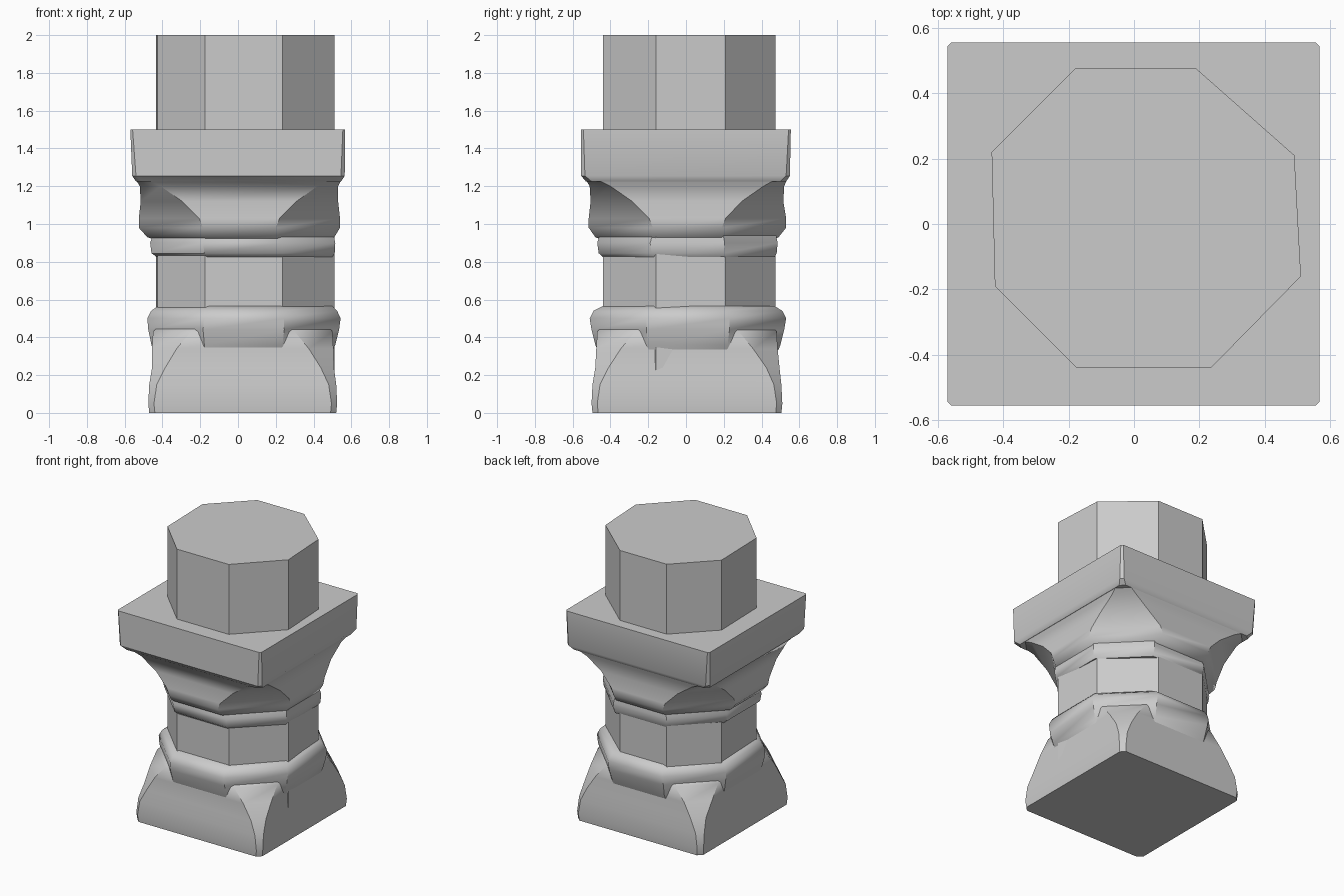
import bpy
import bmesh


def section(z, x0, x1, y0, y1, c):
    """Rectangle with corners cut by c (an irregular octagon)."""
    return [(x0 + c, y0, z), (x1 - c, y0, z), (x1, y0 + c, z), (x1, y1 - c, z),
            (x1 - c, y1, z), (x0 + c, y1, z), (x0, y1 - c, z), (x0, y0 + c, z)]


def loft(name, rings, angle):
    """Skin a stack of eight-point rings and cap both ends."""
    bm = bmesh.new()
    loops = [[bm.verts.new(p) for p in ring] for ring in rings]
    for a, b in zip(loops, loops[1:]):
        for i in range(8):
            j = (i + 1) % 8
            bm.faces.new((a[i], a[j], b[j], b[i]))
    bm.faces.new(loops[0][::-1])
    bm.faces.new(loops[-1])
    bmesh.ops.recalc_face_normals(bm, faces=bm.faces)
    mesh = bpy.data.meshes.new(name)
    bm.to_mesh(mesh)
    bm.free()
    obj = bpy.data.objects.new(name, mesh)
    bpy.context.collection.objects.link(obj)
    bpy.ops.object.select_all(action='DESELECT')
    obj.select_set(True)
    bpy.context.view_layer.objects.active = obj
    bpy.ops.object.shade_smooth_by_angle(angle=angle)
    return obj


# Slightly worn octagonal shaft
outline = [(-.175, -.44), (.235, -.44), (.51, -.16), (.49, .21),
           (.19, .475), (-.18, .475), (-.435, .22), (-.425, -.19)]
loft("shaft", [[(x, y, z) for x, y in outline] for z in (0.01, 2.0)], 0.5)

# Square plinth whose corners slope up into spurs
loft("plinth", [section(*s) for s in (
    (0.00, -.470, .520, -.495, .505, .03),
    (0.05, -.475, .525, -.500, .510, .03),
    (0.15, -.470, .520, -.495, .505, .04),
    (0.24, -.455, .508, -.480, .495, .07),
    (0.34, -.455, .505, -.475, .485, .13),
    (0.43, -.450, .500, -.470, .480, .20),
    (0.46, -.420, .480, -.440, .460, .21))], 0.75)

# Octagonal base moulding
loft("base_ring", [section(*s) for s in (
    (0.30, -.440, .490, -.455, .475, .26),
    (0.36, -.458, .515, -.480, .500, .28),
    (0.44, -.475, .535, -.500, .520, .29),
    (0.50, -.480, .543, -.510, .530, .30),
    (0.54, -.460, .525, -.490, .510, .29),
    (0.565, -.425, .500, -.440, .470, .27))], 0.75)

# Thin neck moulding under the capital
loft("neck_ring", [section(*s) for s in (
    (0.825, -.430, .500, -.440, .470, .27),
    (0.845, -.458, .512, -.462, .480, .28),
    (0.90, -.465, .515, -.470, .485, .28),
    (0.95, -.450, .505, -.455, .475, .28))], 0.75)

# Capital bell, octagonal below and nearly square above
loft("capital_bell", [section(*s) for s in (
    (0.915, -.435, .490, -.440, .460, .28),
    (0.93, -.480, .510, -.480, .490, .30),
    (0.98, -.525, .540, -.515, .530, .34),
    (1.03, -.525, .540, -.515, .530, .32),
    (1.12, -.515, .530, -.505, .515, .22),
    (1.20, -.520, .530, -.510, .520, .11),
    (1.25, -.550, .555, -.540, .540, .04))], 0.75)

# Square slab on the capital
loft("abacus", [section(*s) for s in (
    (1.225, -.540, .545, -.530, .530, .03),
    (1.255, -.560, .565, -.555, .550, .02),
    (1.50, -.570, .567, -.555, .555, .012))], 0.6)
